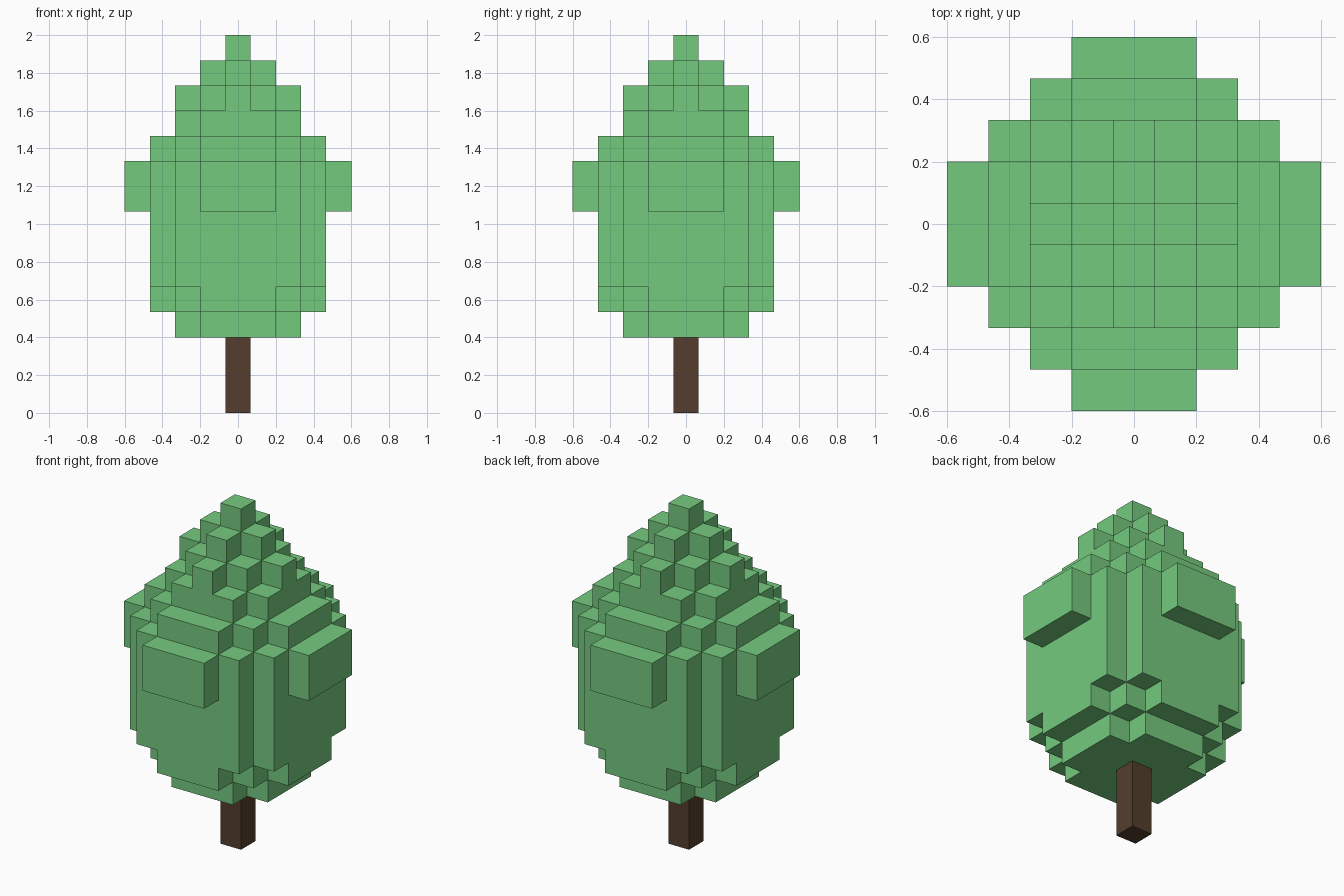
import bpy, bmesh, math

if "Cube" in bpy.data.objects:
    bpy.data.objects.remove(bpy.data.objects["Cube"])

U = 2 / 15  # edge of one block; the tree is 15 blocks high

# Each layer shape: half-width in blocks for rows |y| = 0, 1, 2, ...
DISC5 = [2, 2, 1]
DISC7 = [3, 3, 2, 1]
FULL7 = [3, 3, 3, 2]
DISC9 = [4, 4, 3, 2, 1]
# DISC9 row 3 is 2 wide and row 4 is 1 wide: the side pads on the crown
LAYERS = {3: DISC5, 4: DISC7, 5: FULL7, 6: FULL7, 7: FULL7, 8: DISC9, 9: DISC9,
          10: DISC7, 11: DISC5, 12: [2, 1, 0], 13: [1, 0], 14: [0]}


def material(name, rgb):
    m = bpy.data.materials.new(name)
    m.diffuse_color = (*rgb, 1)
    m.use_nodes = True
    m.node_tree.nodes["Principled BSDF"].inputs["Base Color"].default_value = m.diffuse_color
    return m


def block_object(name, cells, mat):
    """Skin a set of blocks, keeping only the outer faces."""
    bm = bmesh.new()
    for cell in cells:
        for axis in range(3):
            for s in (-1, 1):
                near = list(cell)
                near[axis] += s
                if tuple(near) in cells:
                    continue
                a, b = (axis + 1) % 3, (axis + 2) % 3
                verts = []
                for i, j in ((-1, -1), (1, -1), (1, 1), (-1, 1))[::s]:
                    p = [cell[0], cell[1], cell[2] + 0.5]
                    p[axis] += s / 2
                    p[a] += i / 2
                    p[b] += j / 2
                    verts.append(bm.verts.new([c * U for c in p]))
                bm.faces.new(verts)
    bmesh.ops.remove_doubles(bm, verts=bm.verts, dist=1e-4)
    bmesh.ops.dissolve_limit(bm, angle_limit=math.radians(1),
                             verts=bm.verts, edges=bm.edges)
    mesh = bpy.data.meshes.new(name)
    bm.to_mesh(mesh)
    bm.free()
    mesh.materials.append(mat)
    obj = bpy.data.objects.new(name, mesh)
    bpy.context.collection.objects.link(obj)


# Leafy crown
crown = {(x, y, z) for z, rows in LAYERS.items()
         for y in range(1 - len(rows), len(rows))
         for x in range(-rows[abs(y)], rows[abs(y)] + 1)}
block_object("crown", crown, material("leaf_green", (0.178, 0.591, 0.212)))

# Trunk
trunk = {(0, 0, z) for z in range(3)}
block_object("trunk", trunk, material("bark_brown", (0.089, 0.048, 0.026)))
